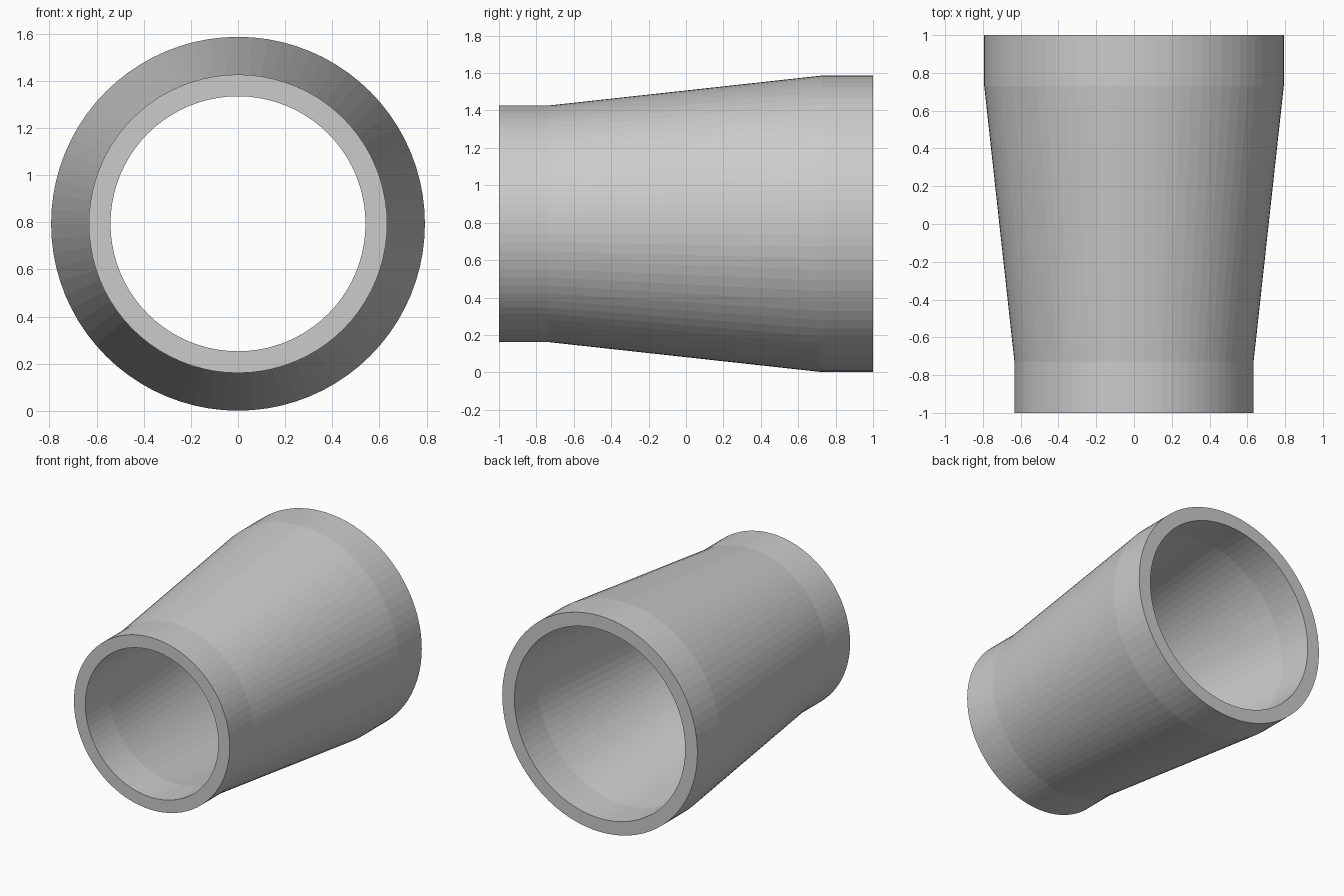
import bpy, bmesh, math

if "Cube" in bpy.data.objects:
    bpy.data.objects.remove(bpy.data.objects["Cube"])

SIDES = 80
CENTRE_Z = 0.794

# Closed wall profile as (radius, y): outer skin, then back along the bore
profile = [(0.633, -1), (0.633, -0.73), (0.793, 0.73), (0.793, 1),
           (0.694, 1), (0.694, 0.73), (0.541, -0.73), (0.541, -1)]

# Spin the profile around the pipe axis
bm = bmesh.new()
rings = []
for r, y in profile:
    ring = []
    for i in range(SIDES):
        a = 2 * math.pi * i / SIDES
        ring.append(bm.verts.new((r * math.cos(a), y, CENTRE_Z + r * math.sin(a))))
    rings.append(ring)
for k, ring in enumerate(rings):
    nxt = rings[(k + 1) % len(rings)]
    for i in range(SIDES):
        j = (i + 1) % SIDES
        bm.faces.new((ring[i], ring[j], nxt[j], nxt[i]))
bmesh.ops.recalc_face_normals(bm, faces=bm.faces)

# Pipe reducer object
mesh = bpy.data.meshes.new("pipe_reducer")
bm.to_mesh(mesh)
bm.free()
reducer = bpy.data.objects.new("pipe_reducer", mesh)
bpy.context.collection.objects.link(reducer)
